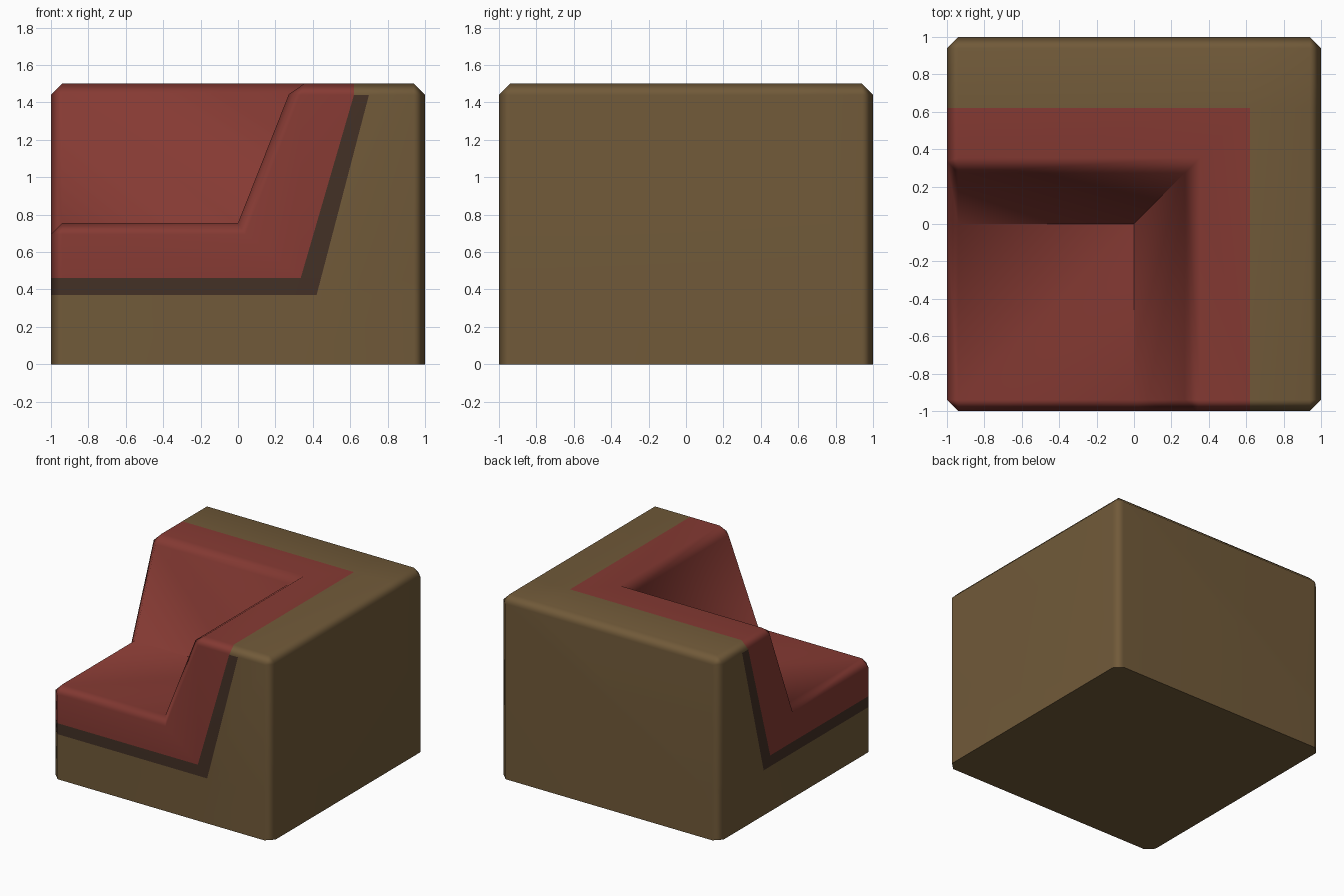
import bpy, bmesh, math
from mathutils import Vector

if "Cube" in bpy.data.objects:
    bpy.data.objects.remove(bpy.data.objects["Cube"])


def material(name, rgb):
    m = bpy.data.materials.new(name)
    m.diffuse_color = (*rgb, 1)
    m.use_nodes = True
    m.node_tree.nodes["Principled BSDF"].inputs["Base Color"].default_value = m.diffuse_color
    return m


# Sizes: block height, seat height, backrest lean, edge bevel
TOP, SEAT, LEAN, BEV = 1.5, 0.755, 0.294, 0.06

# Colour borders on the cut ends, as (offset, height) pairs from bottom to top
RED_LINE = ((0.335, 0.46), (0.62, 1.44))
DARK_LINE = ((0.42, 0.37), (0.70, 1.44))


def line_at(line, z):
    (u0, z0), (u1, z1) = line
    return u0 + (z - z0) * (u1 - u0) / (z1 - z0)


# Corner seat body: block with a stepped, leaning notch
points = [(-1, -1, 0), (1, -1, 0), (1, 1, 0), (-1, 1, 0),
          (1, -1, TOP), (1, 1, TOP), (-1, 1, TOP),
          (-1, -1, SEAT), (0, -1, SEAT), (0, 0, SEAT), (-1, 0, SEAT),
          (LEAN, -1, TOP), (LEAN, LEAN, TOP), (-1, LEAN, TOP)]
faces = [(0, 3, 2, 1), (1, 2, 5, 4), (2, 3, 6, 5),
         (0, 1, 4, 11, 8, 7), (3, 0, 7, 10, 13, 6),
         (7, 8, 9, 10), (8, 11, 12, 9), (9, 12, 13, 10),
         (11, 4, 5, 6, 13, 12)]
bm = bmesh.new()
vs = [bm.verts.new(p) for p in points]
for f in faces:
    bm.faces.new([vs[i] for i in f])
bmesh.ops.recalc_face_normals(bm, faces=bm.faces[:])
bm.normal_update()

# Chamfer every outward edge except those on the floor
edges = [e for e in bm.edges
         if e.is_convex and max(v.co.z for v in e.verts) > 0.01]
bmesh.ops.bevel(bm, geom=edges, offset=BEV, segments=1, profile=0.5,
                affect='EDGES', clamp_overlap=False)
bm.normal_update()


def cut(test, co, no):
    """Split only the faces that pass the test."""
    bm.normal_update()
    fs = [f for f in bm.faces if test(f)]
    geom = set(fs)
    for f in fs:
        geom.update(f.edges)
        geom.update(f.verts)
    bmesh.ops.bisect_plane(bm, geom=list(geom), dist=1e-5,
                           plane_co=co, plane_no=no)


# Upholstery borders, repeated for the front end (axis 0) and left end (axis 1)
for axis in (0, 1):
    other = 1 - axis

    def end_face(f):
        return f.normal[other] < -0.3 and abs(f.normal.z) < 0.1

    def top_face(f):
        return f.normal.z > 0.3 and min(v.co.z for v in f.verts) > 1.4

    for (u0, z0), (u1, z1) in (RED_LINE, DARK_LINE):
        cut(end_face, (0, 0, z0), (0, 0, 1))
        co, no = Vector((0, 0, z0)), Vector((0, 0, -(u1 - u0)))
        co[axis], no[axis] = u0, z1 - z0
        cut(end_face, co, no.normalized())
    co, no = Vector(), Vector()
    co[axis], no[axis] = 0.62, 1
    cut(top_face, co, no)

# Colour by position inside the borders
for f in bm.faces:
    c = f.calc_center_median()
    u = max(c.x, c.y)
    if c.z > 1.44:
        f.material_index = 1 if u < 0.62 else 0
    elif c.z > 0.46 and u < line_at(RED_LINE, c.z):
        f.material_index = 1
    elif c.z > 0.37 and u < line_at(DARK_LINE, c.z):
        f.material_index = 2
    else:
        f.material_index = 0

mesh = bpy.data.meshes.new("corner_seat")
bm.to_mesh(mesh)
bm.free()
for m in (material("brown_frame", (0.165, 0.102, 0.041)),
          material("red_upholstery", (0.235, 0.042, 0.033)),
          material("dark_trim", (0.056, 0.030, 0.019))):
    mesh.materials.append(m)
seat = bpy.data.objects.new("corner_seat", mesh)
bpy.context.collection.objects.link(seat)

# Smooth chamfers, sharp creases
bpy.context.view_layer.objects.active = seat
seat.select_set(True)
bpy.ops.object.shade_smooth_by_angle(angle=math.radians(50))
wn = seat.modifiers.new("even_shading", 'WEIGHTED_NORMAL')
wn.keep_sharp = True
